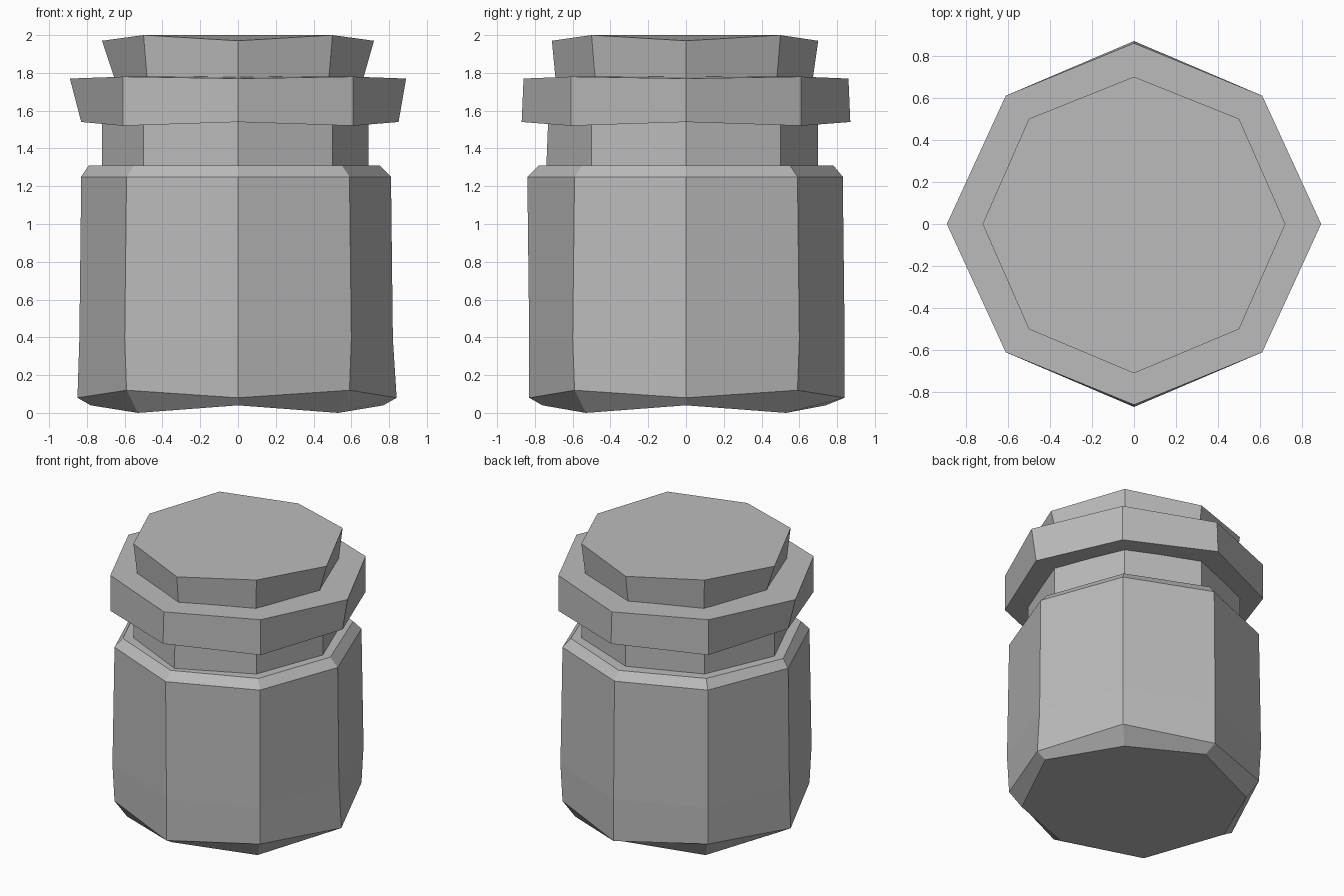
import bpy
import bmesh

cube = bpy.data.objects.get("Cube")
if cube:
    bpy.data.objects.remove(cube, do_unlink=True)

# One plain grey for the whole jar
GREY = (0.5, 0.5, 0.5, 1.0)
grey = bpy.data.materials.new("plain grey")
grey.use_nodes = True
grey.diffuse_color = GREY
grey.node_tree.nodes["Principled BSDF"].inputs["Base Color"].default_value = GREY


def octagon(bm, corner_z, diagonal_z, left, right, front, back, diagonal):
    """Add one slightly uneven eight-cornered ring, counter-clockwise from +x."""
    corners = [
        (left, 0, corner_z), (diagonal, diagonal, diagonal_z),
        (0, back, corner_z), (-diagonal, diagonal, diagonal_z),
        (-right, 0, corner_z), (-diagonal, -diagonal, diagonal_z),
        (0, -front, corner_z), (diagonal, -diagonal, diagonal_z),
    ]
    return [bm.verts.new(corner) for corner in corners]


def stacked_part(name, rings):
    """Join rings from bottom to top with flat sides and close both ends."""
    bm = bmesh.new()
    loops = [octagon(bm, *ring) for ring in rings]
    for lower, upper in zip(loops, loops[1:]):
        for i in range(len(lower)):
            j = (i + 1) % len(lower)
            bm.faces.new((lower[i], lower[j], upper[j], upper[i]))
    bm.faces.new(reversed(loops[0]))
    bm.faces.new(loops[-1])
    bmesh.ops.recalc_face_normals(bm, faces=bm.faces)
    mesh = bpy.data.meshes.new(name)
    bm.to_mesh(mesh)
    bm.free()
    mesh.materials.append(grey)
    part = bpy.data.objects.new(name, mesh)
    bpy.context.collection.objects.link(part)
    return part


# Ring values: corner z, diagonal z, left, right, front, back, diagonal reach

# Body with chamfered foot and shoulder
stacked_part("jar_body", [
    (.04, 0, .77, .78, .76, .74, .53),
    (.08, .12, .84, .85, .83, .84, .59),
    (.39, .39, .82, .84, .83, .84, .6),
    (1.25, 1.25, .81, .83, .84, .83, .59),
    (1.31, 1.31, .75, .79, .78, .78, .55),
])

# Narrow neck
stacked_part("jar_neck", [
    (1.29, 1.29, .69, .72, .74, .7, .5),
    (1.54, 1.54, .69, .72, .73, .7, .5),
])

# Wide flared rim
stacked_part("jar_rim", [
    (1.54, 1.52, .85, .83, .87, .87, .61),
    (1.77, 1.78, .89, .89, .86, .86, .61),
])

# Flared stopper
stacked_part("stopper", [
    (1.76, 1.76, .66, .65, .69, .67, .48),
    (1.97, 2, .72, .72, .71, .7, .5),
])
